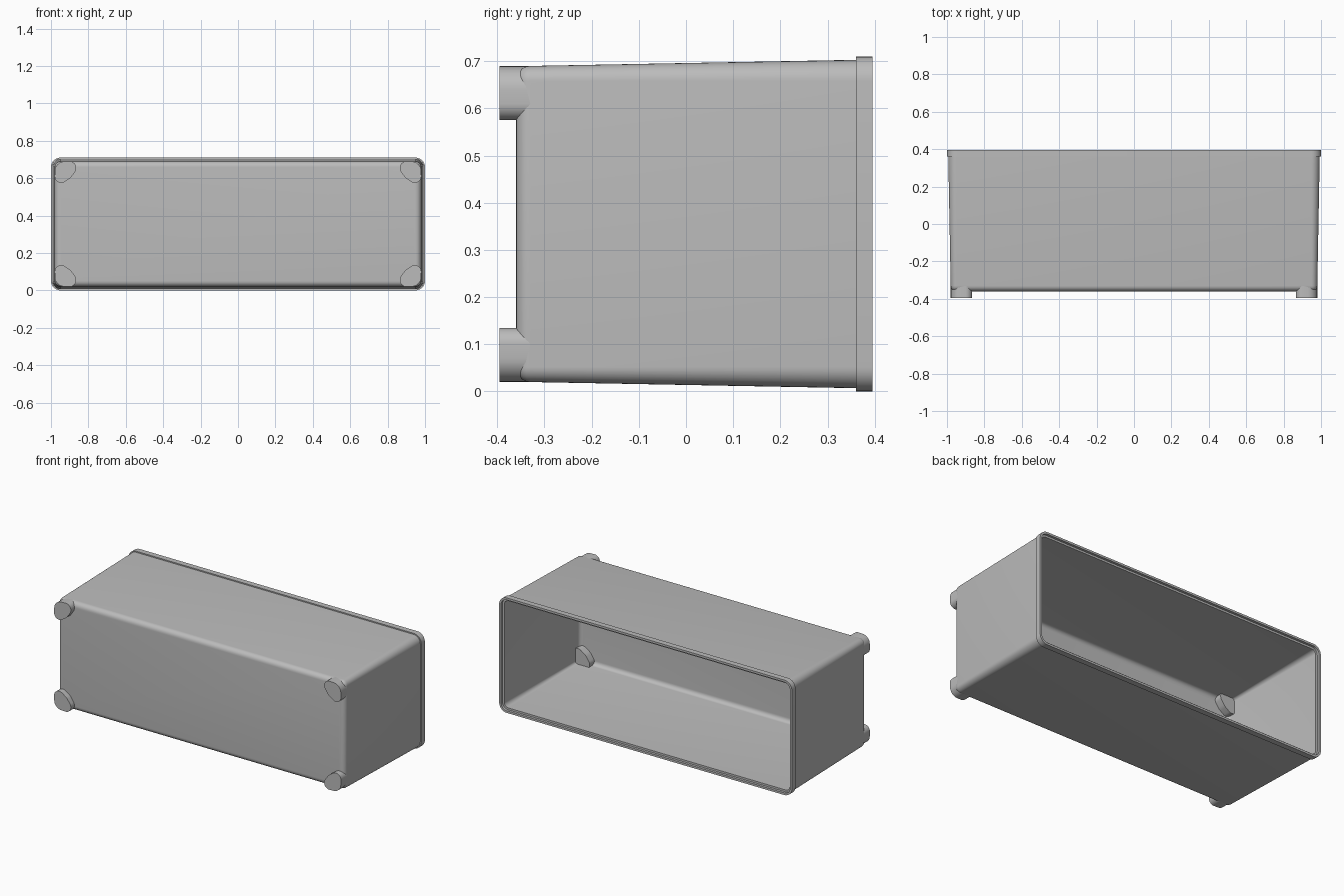
import bpy, bmesh, math
from mathutils import Vector

default = bpy.data.objects.get("Cube")
if default:
    bpy.data.objects.remove(default, do_unlink=True)

MID_Z = 0.355

grey = bpy.data.materials.new("light grey plastic")
grey.use_nodes = True
colour = (0.5, 0.5, 0.5, 1)
grey.diffuse_color = colour
grey.node_tree.nodes["Principled BSDF"].inputs["Base Color"].default_value = colour


def finish(name, bm):
    bmesh.ops.recalc_face_normals(bm, faces=bm.faces)
    mesh = bpy.data.meshes.new(name)
    bm.to_mesh(mesh)
    bm.free()
    mesh.materials.append(grey)
    obj = bpy.data.objects.new(name, mesh)
    bpy.context.collection.objects.link(obj)
    bpy.ops.object.select_all(action='DESELECT')
    obj.select_set(True)
    bpy.context.view_layer.objects.active = obj
    bpy.ops.object.shade_smooth_by_angle(angle=math.radians(30))
    return obj


def rounded_ring(bm, hx, hz, r, y, steps=8):
    """Rounded rectangle in the xz plane."""
    ring = []
    for i, (sx, sz) in enumerate([(1, 1), (-1, 1), (-1, -1), (1, -1)]):
        for k in range(steps + 1):
            a = (i + k / steps) * math.pi / 2
            ring.append(bm.verts.new((sx * (hx - r) + r * math.cos(a), y,
                                      MID_Z + sz * (hz - r) + r * math.sin(a))))
    return ring


def loft(bm, rings):
    for a, b in zip(rings, rings[1:]):
        for i in range(len(a)):
            j = (i + 1) % len(a)
            bm.faces.new((a[i], a[j], b[j], b[i]))
    bm.faces.new(rings[0])
    bm.faces.new(rings[-1])


def fillet(inset, y, r, steps=6):
    """Profile points (inset, y) rounding from the floor up to the wall."""
    return [(inset + r * (1 - math.sin(a)), y + r * (1 - math.cos(a)))
            for a in (k / steps * math.pi / 2 for k in range(steps + 1))]


# Tapered open box: outer skin, rim band, stepped lip, then inner skin
profile = fillet(0.02, -0.36, 0.03)
profile += [(0.007, 0.36), (0, 0.36), (0, 0.395), (0.013, 0.395),
            (0.013, 0.38), (0.025, 0.38)]
profile += reversed(fillet(0.038, -0.342, 0.025))
bm = bmesh.new()
loft(bm, [rounded_ring(bm, 1 - d, MID_Z - d, max(0.052 - d, 0.015), y)
          for d, y in profile])
finish("box_shell", bm)


# Corner feet: diagonal rounded pegs passing through the floor
def foot_outline():
    bm = bmesh.new()
    for x, z, r in [(0.945, 0.255, 0.035), (0.9, 0.3, 0.035), (0.929, 0.284, 0.05)]:
        for k in range(32):
            a = k * math.tau / 32
            bm.verts.new((x + r * math.cos(a), 0, z + r * math.sin(a)))
    hull = bmesh.ops.convex_hull(bm, input=bm.verts[:])
    pts = {v.co.copy().freeze() for v in hull["geom"] if isinstance(v, bmesh.types.BMVert)}
    bm.free()
    centre = sum(pts, Vector()) / len(pts)
    return sorted(pts, key=lambda p: math.atan2(p.z - centre.z, p.x - centre.x))


outline = foot_outline()
for side, sx in (("left", 1), ("right", -1)):
    for level, sz in (("upper", 1), ("lower", -1)):
        bm = bmesh.new()
        loft(bm, [[bm.verts.new((sx * p.x, y, MID_Z + sz * p.z)) for p in outline]
                  for y in (-0.395, -0.295)])
        finish(f"{level}_{side}_foot", bm)
